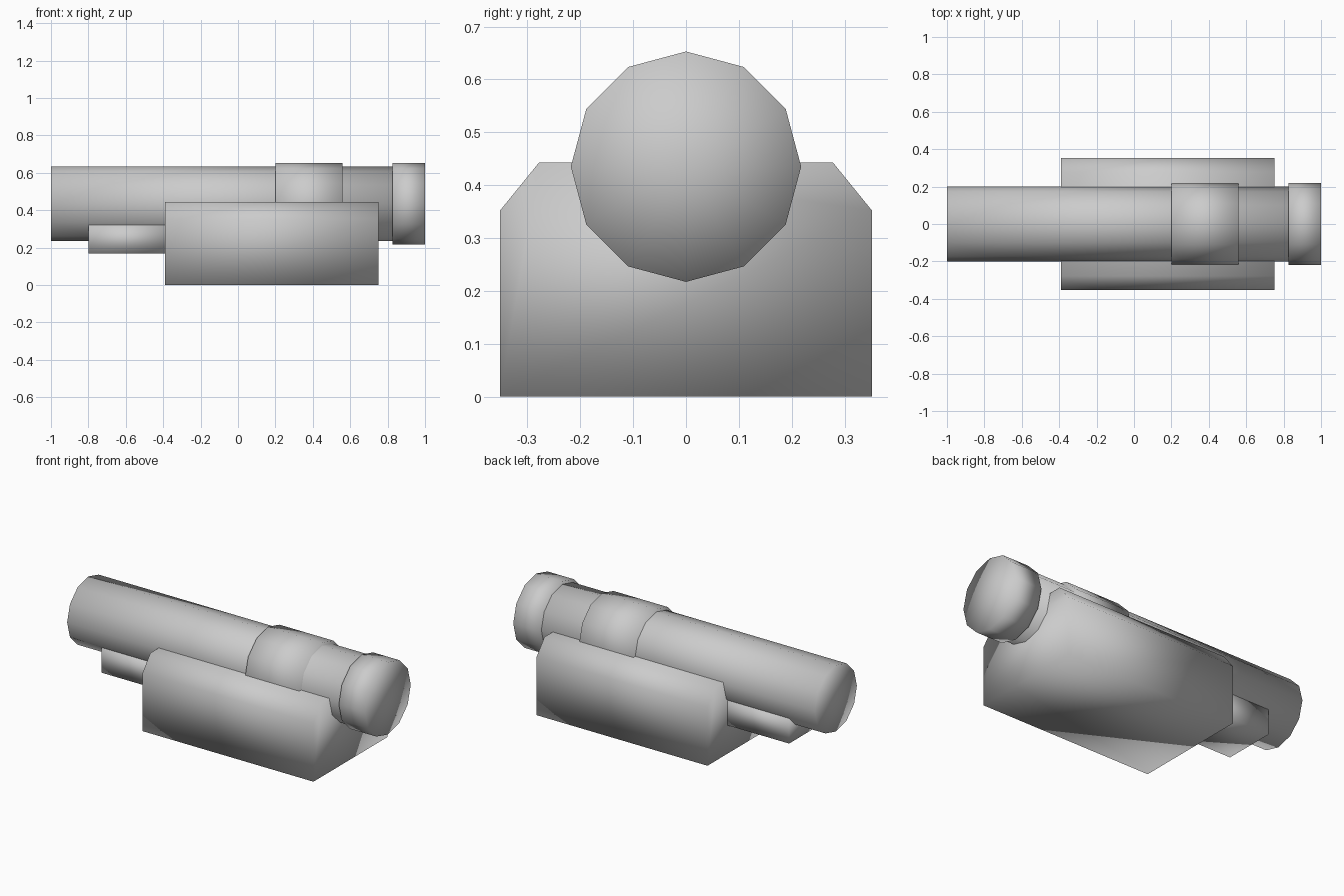
import bpy
import math

if "Cube" in bpy.data.objects:
    bpy.data.objects.remove(bpy.data.objects["Cube"])

AXIS_Z = 0.435


def make_mesh(name, verts, faces):
    mesh = bpy.data.meshes.new(name)
    mesh.from_pydata(verts, [], faces)
    mesh.update()
    mesh.shade_smooth()  # fully smooth, including end faces
    obj = bpy.data.objects.new(name, mesh)
    bpy.context.collection.objects.link(obj)
    return obj


def prism(name, profile, x0, x1, fan=False):
    """Extrude a counter-clockwise (y, z) profile along x."""
    n = len(profile)
    verts = [(x, y, z) for x in (x0, x1) for y, z in profile]
    faces = [(i, n + i, n + (i + 1) % n, (i + 1) % n)[::-1] for i in range(n)]
    if fan:
        cy = sum(p[0] for p in profile) / n
        cz = sum(p[1] for p in profile) / n
        verts += [(x0, cy, cz), (x1, cy, cz)]
        for i in range(n):
            j = (i + 1) % n
            faces += [(2 * n, j, i), (2 * n + 1, n + i, n + j)]
    else:
        faces += [tuple(reversed(range(n))), tuple(range(n, 2 * n))]
    return make_mesh(name, verts, faces)


def tube(name, radius, x0, x1, sides=12):
    ring = [(radius * math.cos(2 * math.pi * i / sides),
             AXIS_Z + radius * math.sin(2 * math.pi * i / sides))
            for i in range(sides)]
    return prism(name, ring, x0, x1, fan=True)


# Long barrel and its two collars
tube("main_tube", 0.20, -1.0, 0.90)
tube("middle_collar", 0.218, 0.20, 0.56)
tube("end_collar", 0.218, 0.825, 1.0)

# Chamfered base housing
half = [(0.352, 0.0), (0.352, 0.352), (0.278, 0.443)]
prism("base_housing", half + [(-y, z) for y, z in reversed(half)], -0.39, 0.75)

# Small block under the tube
prism("under_block", [(-0.16, 0.17), (0.16, 0.17), (0.16, 0.323), (-0.16, 0.323)],
      -0.80, -0.37)
